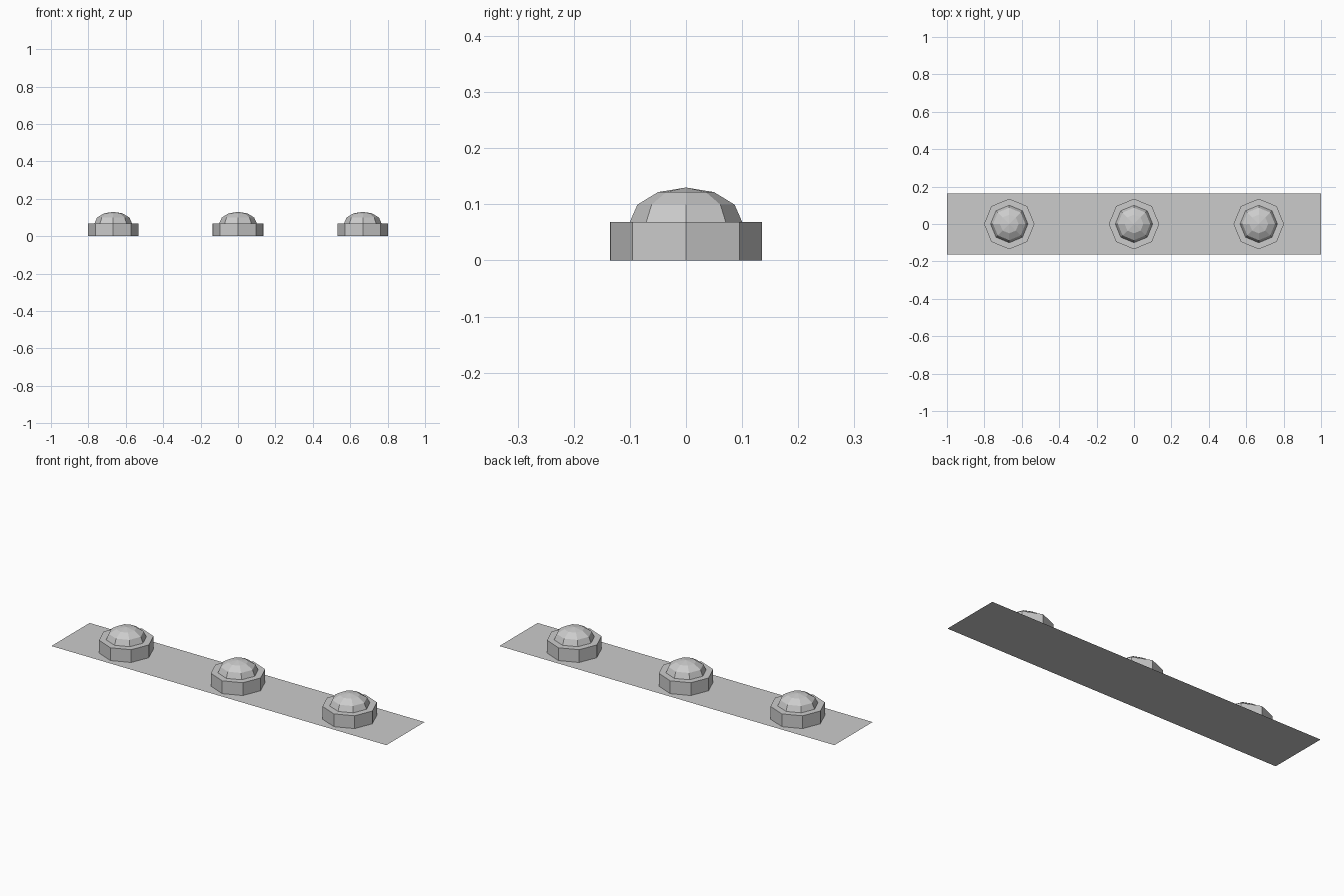
import bpy, bmesh
from math import sin, cos, pi

if "Cube" in bpy.data.objects:
    bpy.data.objects.remove(bpy.data.objects["Cube"])

SIDES = 8


def make_object(name, bm, x=0.0):
    bmesh.ops.recalc_face_normals(bm, faces=bm.faces)
    mesh = bpy.data.meshes.new(name)
    bm.to_mesh(mesh)
    bm.free()
    obj = bpy.data.objects.new(name, mesh)
    obj.location.x = x
    bpy.context.collection.objects.link(obj)
    return obj


def ring(bm, radius, z):
    return [bm.verts.new((radius * cos(2 * pi * i / SIDES),
                          radius * sin(2 * pi * i / SIDES), z))
            for i in range(SIDES)]


def bridge(bm, low, high):
    for i in range(SIDES):
        j = (i + 1) % SIDES
        bm.faces.new((low[i], low[j], high[j], high[i]))


# Thin flat backing strip
bm = bmesh.new()
bm.faces.new([bm.verts.new((x, y, 0)) for x, y in
              ((-1, -0.163), (1, -0.163), (1, 0.163), (-1, 0.163))])
make_object("base_strip", bm)

for n, x in enumerate((-0.667, 0, 0.667), 1):
    # Octagonal collar, open where it meets the strip
    bm = bmesh.new()
    bottom, top, inner = ring(bm, 0.135, 0), ring(bm, 0.135, 0.069), ring(bm, 0.1, 0.069)
    bridge(bm, bottom, top)
    bridge(bm, top, inner)
    make_object(f"stud_collar_{n}", bm, x)

    # Faceted half-sphere cap, slightly flattened
    bm = bmesh.new()
    rings = [ring(bm, 0.1 * cos(a), 0.069 + 0.061 * sin(a)) for a in (0, pi / 6, pi / 3)]
    for low, high in zip(rings, rings[1:]):
        bridge(bm, low, high)
    tip = bm.verts.new((0, 0, 0.13))
    for i in range(SIDES):
        bm.faces.new((rings[-1][i], rings[-1][(i + 1) % SIDES], tip))
    make_object(f"stud_dome_{n}", bm, x)
